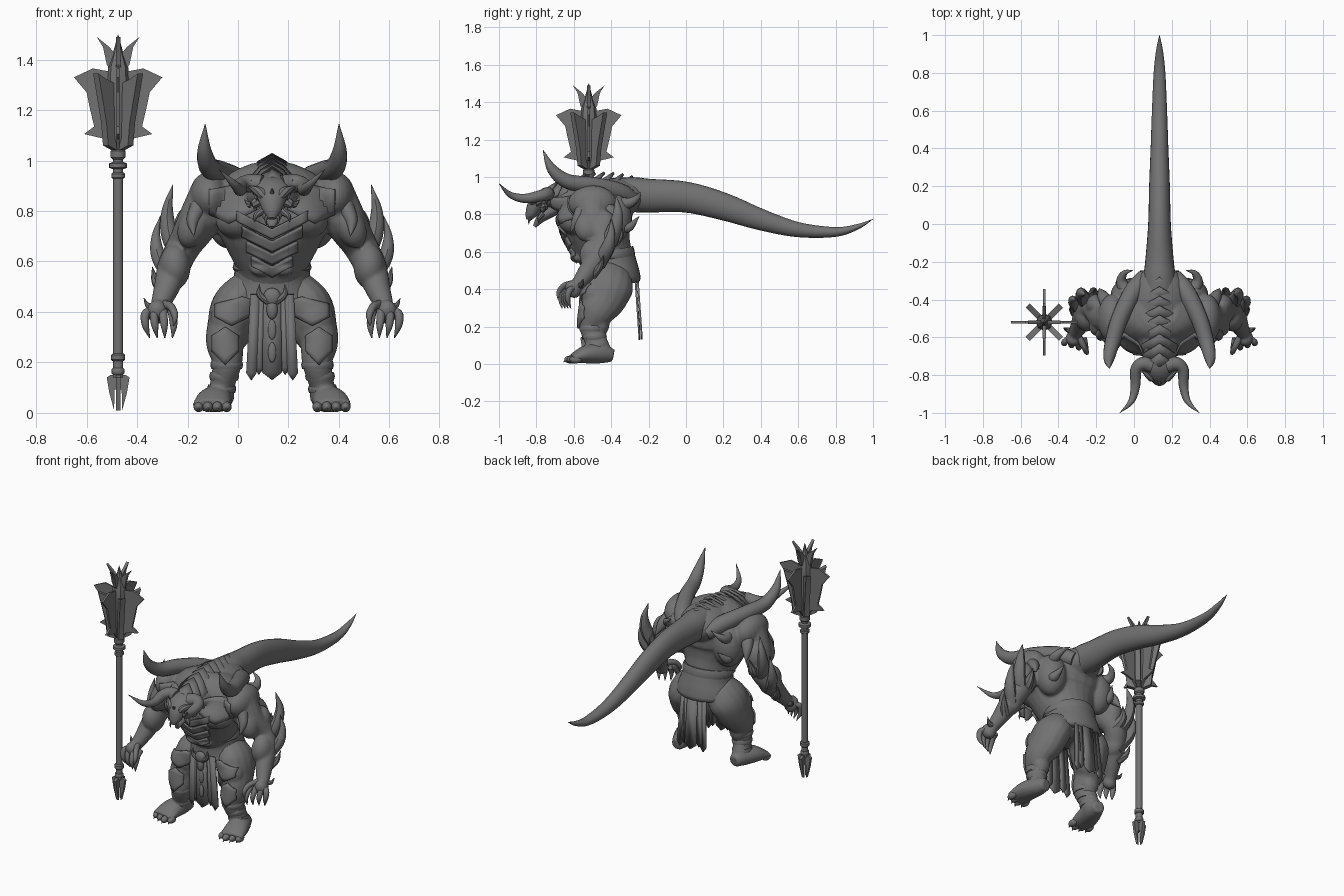
import bpy, bmesh, math
from mathutils import Vector, Matrix, Euler
from mathutils.bvhtree import BVHTree

CX = 0.135  # body centre line
MACE = (-0.475, -0.52, 0)
GREY = bpy.data.materials.new("stone grey")
GREY.diffuse_color = (0.17, 0.17, 0.17, 1)


def join(geos):
    V, F = [], []
    for v, f in geos:
        n = len(V)
        V += [Vector(p) for p in v]
        F += [[i + n for i in q] for q in f]
    return V, F


def mirror(geo):
    v, f = geo
    return join([geo, ([Vector((-p[0], p[1], p[2])) for p in v], [list(q)[::-1] for q in f])])


def make(name, geo, solid=0, loc=(CX, 0, 0), angle=40):
    me = bpy.data.meshes.new(name)
    me.from_pydata([tuple(p) for p in geo[0]], [], geo[1])
    bm = bmesh.new()
    bm.from_mesh(me)
    bmesh.ops.recalc_face_normals(bm, faces=bm.faces)
    bm.to_mesh(me)
    bm.free()
    me.materials.append(GREY)
    me.shade_smooth()
    me.set_sharp_from_angle(angle=math.radians(angle))
    ob = bpy.data.objects.new(name, me)
    ob.location = loc
    bpy.context.collection.objects.link(ob)
    if solid:
        m = ob.modifiers.new("thickness", 'SOLIDIFY')
        m.thickness, m.offset = solid, 0
    return ob


def tube(pts, seg=16, ref=(1, 0, 0), sub=5):
    """Smooth sweep through (x, y, z, radius_a[, radius_b]) points."""
    P = [Vector((*p[:4], p[4] if len(p) > 4 else p[3])) for p in pts]
    P = [P[0] * 2 - P[1]] + P + [P[-1] * 2 - P[-2]]
    Q = []
    for a, b, c, d in zip(P, P[1:], P[2:], P[3:]):
        for k in range(sub):
            t = k / sub
            Q.append((b * 2 + (c - a) * t + (a * 2 - b * 5 + c * 4 - d) * t * t
                      + (b * 3 - a - c * 3 + d) * t ** 3) * 0.5)
    Q.append(P[-2])
    V, F, n = [], [], len(Q)
    C = [Vector(q[:3]) for q in Q]
    for i in range(n):
        t = (C[min(i + 1, n - 1)] - C[max(i - 1, 0)]).normalized()
        a = (Vector(ref) - t * t.dot(Vector(ref))).normalized()
        b = t.cross(a)
        ra, rb = max(Q[i][3], .0008), max(Q[i][4], .0008)
        for k in range(seg):
            w = 2 * math.pi * k / seg
            V.append(C[i] + a * ra * math.cos(w) + b * rb * math.sin(w))
    for i in range(n - 1):
        for k in range(seg):
            j = (k + 1) % seg
            F.append([i * seg + k, i * seg + j, (i + 1) * seg + j, (i + 1) * seg + k])
    F += [list(range(seg))[::-1], list(range((n - 1) * seg, n * seg))]
    return V, F


def ball(c, r, rot=(0, 0, 0)):
    bm = bmesh.new()
    M = Matrix.Translation(c) @ Euler(rot).to_matrix().to_4x4() @ Matrix.Diagonal((*r, 1))
    bmesh.ops.create_uvsphere(bm, u_segments=20, v_segments=12, radius=1, matrix=M)
    geo = [v.co.copy() for v in bm.verts], [[v.index for v in f.verts] for f in bm.faces]
    bm.free()
    return geo


def flange(profile, ang, t):
    """Flat blade cut from an (r, z) outline and turned about the z axis."""
    n, R = len(profile), Matrix.Rotation(ang, 3, 'Z')
    V = [R @ Vector((r, s * t / 2, z)) for s in (-1, 1) for r, z in profile]
    F = [list(range(n))[::-1], list(range(n, 2 * n))]
    return V, F + [[i, (i + 1) % n, (i + 1) % n + n, i + n] for i in range(n)]


# Body: torso, neck, limbs and muscles fused into one skin
mid = [tube([(0, -.40, .42, .13, .11), (0, -.40, .50, .145, .13), (0, -.43, .58, .145, .145),
             (0, -.46, .66, .185, .165), (0, -.48, .75, .23, .19), (0, -.47, .85, .25, .185),
             (0, -.46, .93, .19, .155), (0, -.45, .975, .1, .1)], 24),
       tube([(0, -.45, .89, .15, .1), (0, -.6, .885, .12, .08), (0, -.72, .865, .075, .06)]),
       ball((0, -.40, .89), (.15, .19, .105))]
side = [tube([(.23, -.5, .87, .095), (.29, -.49, .76, .085), (.35, -.44, .66, .068), (.39, -.47, .58, .064),
              (.42, -.53, .49, .05), (.443, -.575, .43, .038), (.455, -.60, .39, .03)]),
        tube([(.09, -.40, .48, .09, .11), (.14, -.415, .42, .10, .135), (.162, -.435, .35, .095, .118),
              (.185, -.475, .28, .078, .095), (.178, -.505, .2, .06, .066), (.195, -.48, .12, .05, .06),
              (.205, -.46, .06, .055, .065)]),
        tube([(.20, -.39, .045, .035, .035), (.21, -.45, .055, .056, .052), (.23, -.53, .052, .07, .05),
              (.242, -.61, .028, .075, .026)]),
        ball((.10, -.585, .775), (.125, .10, .085), (0, .25, 0)), ball((.25, -.5, .86), (.078, .13, .095)),
        ball((.31, -.535, .74), (.06, .065, .09), (0, -.4, 0)), ball((.33, -.43, .73), (.06, .06, .09)),
        ball((.17, -.38, .78), (.09, .09, .13)), ball((.385, -.49, .58), (.063, .08, .09)),
        ball((.455, -.605, .40), (.042, .04, .05), (.5, 0, 0)), ball((.17, -.49, .37), (.075, .07, .09)),
        ball((.183, -.46, .22), (.056, .052, .075))]
side += [ball((.045, -.575 - .02 * k, .57 + .055 * k), (.042, .03, .028)) for k in range(3)]
body = make("body", join(mid + [mirror(join(side))]))
m = body.modifiers.new("fuse", 'REMESH')
m.mode, m.voxel_size = 'VOXEL', .0085
s = body.modifiers.new("soften", 'SMOOTH')
s.factor, s.iterations = .5, 3
skin = bpy.data.meshes.new_from_object(body.evaluated_get(bpy.context.evaluated_depsgraph_get()))
body.modifiers.clear()
body.data = skin
if not skin.materials:
    skin.materials.append(GREY)
skin.shade_smooth()
bvh = BVHTree.FromPolygons([v.co for v in skin.vertices], [list(p.vertices) for p in skin.polygons])

# Fingers, thumb and toes
fingers = [tube([(.40 + .027 * k, -.605, .405, .016), (.395 + .036 * k, -.64 + .005 * k, .39, .017),
                 (.39 + .037 * k, -.668 + .012 * k, .345, .014), (.395 + .03 * k, -.663 + .016 * k, .297, .002)], 10)
           for k in range(4)]
fingers.append(tube([(.425, -.60, .43, .018), (.40, -.65, .42, .016), (.385, -.68, .385, .013), (.39, -.685, .345, .002)], 10))
make("fingers", mirror(join(fingers)))
toes = [ball((.18 + .037 * k, -.617 + .014 * abs(k - 1), .024), (.02, .034, .021)) for k in range(4)]
toes += [tube([(.18 + .037 * k, -.63 + .014 * abs(k - 1), .028, .011), (.18 + .037 * k, -.655 + .014 * abs(k - 1), .01, .002)], 8)
         for k in range(4)]
make("toes", mirror(join(toes)))


def plate(name, x0, x1, lo, hi, both=False, off=.008, cols=12, rows=5):
    """Armour plate laid on the front of the body between two height curves."""
    V, F = [], []
    for i in range(cols + 1):
        x = x0 + (x1 - x0) * i / cols
        for j in range(rows + 1):
            z = lo(x) + (hi(x) - lo(x)) * j / rows
            hit = bvh.ray_cast(Vector((x, -1, z)), Vector((0, 1, 0)))[0]
            V.append(Vector((x, (hit.y if hit else -.45) - off, z)))
    for i in range(cols):
        for j in range(rows):
            a = i * (rows + 1) + j
            F.append([a, a + rows + 1, a + rows + 2, a + 1])
    make(name, mirror((V, F)) if both else (V, F), .014)


# Chest chevrons, pectoral, thigh and knee plates
for k in range(4):
    z, w = .54 + .05 * k, .08 + .02 * k
    plate("chest_chevron", -w, w, lambda x: z + abs(x) * .5, lambda x: z + .04 + abs(x) * .5, off=.008)
plate("pectoral_plates", .06, .25, lambda x: .75 + .5 * abs(x - .17), lambda x: .90 - .15 * abs(x - .15), True, .003)
plate("thigh_plates", .07, .225, lambda x: .345 + .55 * abs(x - .16), lambda x: .46 - .3 * abs(x - .12), True, .005)
plate("knee_plates", .135, .235, lambda x: .19 + 1.1 * abs(x - .185), lambda x: .34 - .7 * abs(x - .185), True, .006)

# Leg wraps
wraps = [tube([(x, y, z - .017, r, r + .006), (x, y, z, r + .005, r + .011), (x, y, z + .017, r, r + .006)], 20, sub=2)
         for x, y, z, r in ((.2, -.475, .095, .053), (.19, -.488, .145, .054), (.18, -.5, .19, .06))]
make("leg_wraps", mirror(join(wraps)))

# Waist: flared skirt and belt
make("skirt", tube([(0, -.40, .435, .17, .14), (0, -.40, .45, .182, .157), (0, -.402, .48, .174, .154),
                    (0, -.41, .53, .154, .147), (0, -.42, .575, .148, .143)], 32))
make("belt", tube([(0, -.425, .56, .148, .146), (0, -.425, .575, .156, .153), (0, -.43, .6, .15, .15)], 32))


# Loincloth panels, front and back
def strip(x0, x1, w, y0, y1, top, bottom):
    V = [(x0 - w, y0, top), (x0 + w, y0, top), (x1 + w * 1.15, y1, bottom + .03), (x1, y1, bottom),
         (x1 - w * 1.15, y1, bottom + .03)]
    return V, [[0, 1, 2, 3, 4]]


def cloth(y0, y1, step, top):
    return join([strip(0, 0, .034, y0, y1, top, .13)] + [
        strip(s * x0, s * x1, .018, y0 + step, y1 + step, top, b)
        for s in (-1, 1) for x0, x1, b in ((.045, .052, .15), (.068, .082, .128))])


make("front_loincloth", cloth(-.56, -.55, .012, .47), .01, angle=10)
make("back_loincloth", cloth(-.258, -.238, -.012, .45), .01, angle=10)
make("buckle", join([ball((0, -.57, .46), (.035, .02, .035)), ball((0, -.57, .41), (.022, .018, .04)),
                     ball((0, -.562, .33), (.016, .01, .04)), ball((0, -.562, .24), (.016, .01, .04)),
                     mirror(tube([(.015, -.57, .44, .014), (.05, -.575, .47, .012), (.05, -.575, .51, .001)], 8))]))

# Giant tail
make("tail", tube([(0, -.50, .90, .10, .085), (0, -.30, .905, .088, .093), (0, -.2, .9, .076, .09),
                   (0, 0, .892, .06, .082), (0, .2, .842, .055, .073), (0, .4, .772, .047, .057),
                   (0, .6, .718, .04, .04), (0, .8, .706, .031, .026), (0, .92, .735, .018, .014),
                   (0, 1, .775, .001, .001)], 24))

# Overlapping spine plates from neck to tail
spine = []
for k in range(11):
    y = -.72 + .05 * k
    f = math.sin(math.pi * (k + 2.5) / 15)
    w, z = .045 + .055 * f, .90 + .102 * f
    V = [(w * u * g, y + d - .05 * abs(u), z + e - .085 * abs(u) ** 1.5)
         for d, e, g in ((-.03, -.02, .9), (.035, .022, 1.05)) for u in (-1, -.5, 0, .5, 1)]
    spine.append((V, [[i, i + 1, i + 6, i + 5] for i in range(4)]))
make("spine_plates", join(spine), .014, angle=20)

# Head: skull, jaw, brow and cheek spikes, eyes, teeth
make("head", join([
    tube([(0, -.67, .88, .07, .06), (0, -.75, .885, .08, .05), (0, -.80, .85, .058, .046),
          (0, -.83, .80, .036, .03), (0, -.843, .77, .015, .012)]),
    tube([(0, -.70, .83, .055, .035), (0, -.77, .785, .042, .026), (0, -.81, .735, .01, .01)]),
    tube([(0, -.80, .87, .018), (0, -.83, .87, .012), (0, -.85, .89, .001)], 8),
    mirror(join([
        tube([(.015, -.825, .845, .014), (.05, -.81, .875, .02), (.1, -.77, .90, .001)], 8),
        tube([(.05, -.76, .84, .022), (.085, -.765, .825, .015), (.11, -.75, .845, .001)], 8),
        tube([(.04, -.77, .80, .016), (.065, -.785, .78, .011), (.07, -.79, .755, .001)], 8),
        tube([(.02, -.835, .785, .008), (.025, -.84, .765, .006), (.022, -.84, .745, .001)], 6),
        ball((.04, -.81, .85), (.011, .011, .008))]))]))

# Head horns, large shoulder horns
make("head_horns", mirror(tube([(.04, -.75, .905, .038), (.09, -.74, .91, .036), (.125, -.775, .9, .031),
                                (.128, -.86, .885, .025), (.15, -.94, .905, .016), (.21, -1, .965, .001)],
                               ref=(0, 0, 1))))
make("shoulder_horns", mirror(tube([(.08, -.28, .875, .042), (.14, -.36, .92, .05), (.21, -.5, .955, .045),
                                    (.25, -.63, .975, .04), (.268, -.715, 1.04, .028),
                                    (.265, -.765, 1.145, .001)])))

# Back hooks, shoulder spikes and forearm spikes
make("back_hooks", mirror(join([
    tube([(.15, -.40, .86, .045), (.2, -.31, .86, .03), (.185, -.26, .89, .016), (.14, -.245, .92, .001)], 10),
    tube([(.18, -.38, .76, .04), (.205, -.31, .73, .028), (.18, -.25, .79, .001)], 10)])))
make("shoulder_spikes", mirror(join([
    tube([(.27, -.43, .84, .04), (.3, -.38, .79, .03), (.32, -.34, .73, .001)], 10),
    tube([(.29, -.56, .82, .035), (.315, -.59, .76, .024), (.31, -.62, .70, .001)], 10)])))
make("forearm_spikes", mirror(join([
    tube([(.36, -.44, .60, .045, .03), (.405, -.39, .70, .042, .035), (.415, -.365, .80, .028, .024),
          (.393, -.375, .905, .001)], 10, (0, 1, 0)),
    tube([(.40, -.47, .53, .04, .03), (.45, -.42, .62, .035, .03), (.46, -.40, .70, .02, .018),
          (.443, -.40, .78, .001)], 10, (0, 1, 0)),
    tube([(.42, -.5, .48, .03), (.46, -.46, .52, .018), (.475, -.44, .58, .001)], 8, (0, 1, 0)),
    tube([(.34, -.42, .64, .04), (.35, -.36, .68, .025), (.34, -.345, .75, .001)], 8),
    tube([(.45, -.57, .42, .022), (.49, -.56, .425, .012), (.508, -.55, .455, .001)], 8, (0, 1, 0))])))


# Mace shaft, collars, flanged head and forked foot
def turned(profile, seg=16):
    return tube([(0, 0, z, r) for r, z in profile], seg, sub=1)


make("mace_shaft", turned([(.02, .14), (.02, 1.06)]), loc=MACE)
make("mace_collars", join([turned([(.022, z - h), (r, z - h * .6), (r, z + h * .6), (.022, z + h)])
                           for r, z, h in ((.026, .165, .012), (.028, .22, .015), (.027, .94, .012),
                                           (.036, .98, .014), (.03, 1.025, .02))]), loc=MACE)
make("mace_core", turned([(.02, 1.04), (.04, 1.09), (.045, 1.3), (.04, 1.37), (.022, 1.42), (.001, 1.5)], 8),
     loc=MACE, angle=20)
big = [(.02, 1.04), (.05, 1.085), (.135, 1.105), (.095, 1.135), (.115, 1.22), (.125, 1.27), (.175, 1.33),
       (.1, 1.365), (.02, 1.35)]
small = [(.02, 1.04), (.07, 1.06), (.08, 1.15), (.125, 1.345), (.085, 1.325), (.02, 1.3)]
crown = [(.01, 1.33), (.045, 1.38), (.06, 1.45), (.085, 1.49), (.035, 1.45), (.01, 1.42)]
prong = [(0, .15), (.03, .15), (.045, .14), (.035, .08), (.016, .01), (.014, .09), (0, .1)]
make("mace_flanges", join([flange(p, math.pi / 2 * k + a, t) for k in range(4)
                           for p, a, t in ((big, 0, .012), (small, math.pi / 4, .03), (crown, 0, .018))]),
     loc=MACE, angle=20)
make("mace_foot", join([flange(prong, math.pi / 2 * k, .018) for k in range(4)]), loc=MACE, angle=20)
